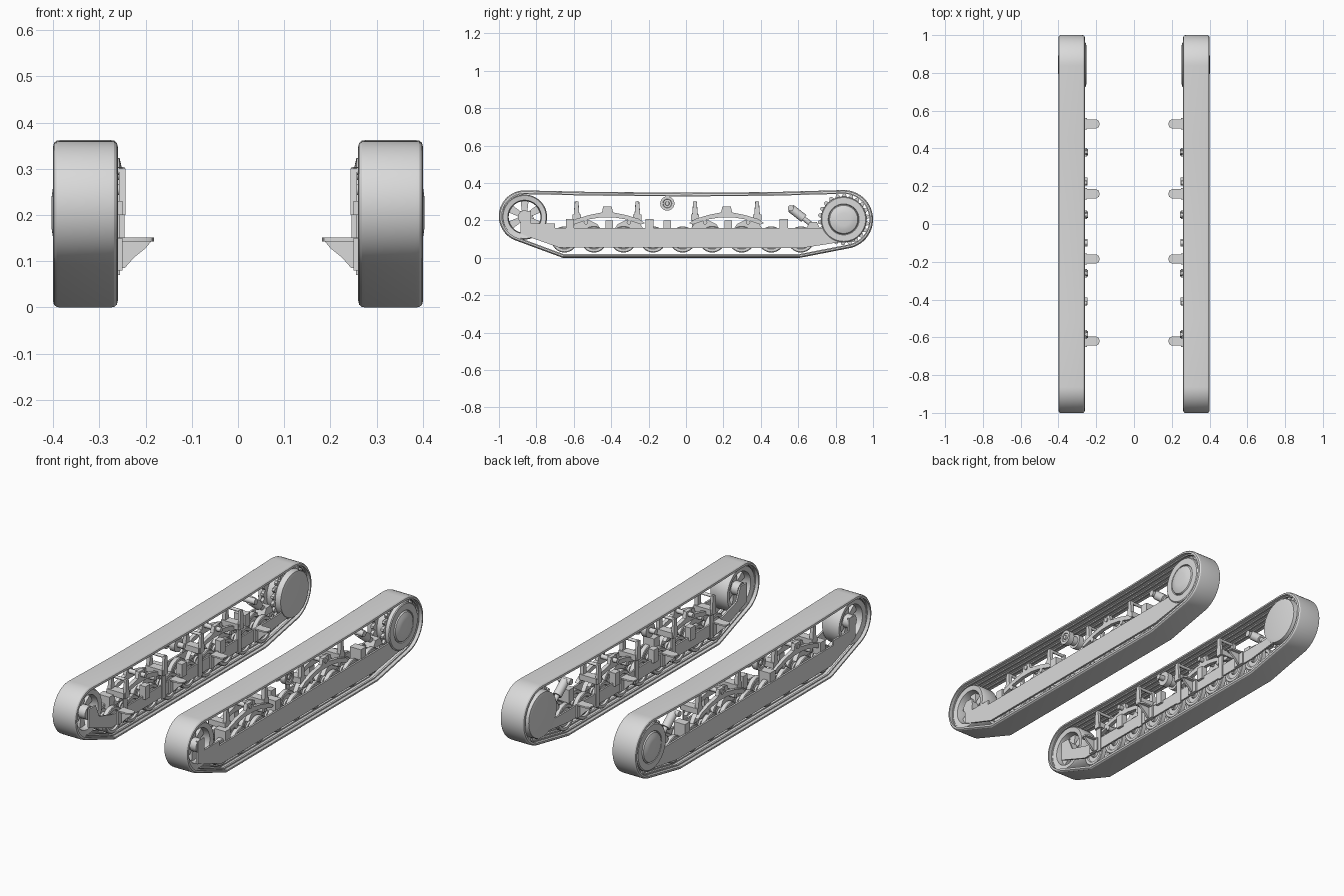
import bpy, bmesh, math
from mathutils import Vector, Matrix

cube = bpy.data.objects.get("Cube")
if cube:
    bpy.data.objects.remove(cube, do_unlink=True)

grey = bpy.data.materials.new("plain grey")
grey.use_nodes = True
grey.diffuse_color = (0.7, 0.7, 0.7, 1)
grey.node_tree.nodes["Principled BSDF"].inputs["Base Color"].default_value = (0.7, 0.7, 0.7, 1)


def make(name, bm):
    """Finish a left-hand part and mirror it to the right-hand track."""
    bmesh.ops.remove_doubles(bm, verts=bm.verts, dist=0.00001)
    bmesh.ops.recalc_face_normals(bm, faces=bm.faces)
    mesh = bpy.data.meshes.new(name)
    bm.to_mesh(mesh)
    bm.free()
    mesh.materials.append(grey)
    mesh.shade_smooth()
    mesh.set_sharp_from_angle(angle=math.radians(32))
    ob = bpy.data.objects.new(name, mesh)
    bpy.context.collection.objects.link(ob)
    ob.modifiers.new("Mirror", 'MIRROR').use_mirror_merge = False


def bridge(bm, rings, closed=False):
    """Skin a row of closed rings of points."""
    rows = [[bm.verts.new(p) for p in ring] for ring in rings]
    pairs = list(zip(rows, rows[1:]))
    if closed:
        pairs.append((rows[-1], rows[0]))
    n = len(rows[0])
    for a, b in pairs:
        for i in range(n):
            j = (i + 1) % n
            bm.faces.new((a[i], a[j], b[j], b[i]))
    return rows


def prism(bm, pts, x0, x1):
    """Side outline in y, z pushed through from x0 to x1."""
    a, b = bridge(bm, [[(x, y, z) for y, z in pts] for x in (x0, x1)])
    bm.faces.new(a)
    bm.faces.new(b)


def box(bm, y, z0, z1, w, x0, x1, top=None):
    t = w if top is None else top
    prism(bm, [(y - w / 2, z0), (y + w / 2, z0), (y + t / 2, z1), (y - t / 2, z1)], x0, x1)


def lathe(bm, y, z, profile, segs=32, closed=False):
    """Turn (x, radius) points about an axle along x."""
    turns = [2 * math.pi * i / segs for i in range(segs)]
    bridge(bm, [[(x, y + r * math.cos(t), z + r * math.sin(t)) for t in turns]
                for x, r in profile], closed)


def cylinder(bm, y, z, r, x0, x1, segs=24):
    lathe(bm, y, z, [(x0, 0), (x0, r), (x1, r), (x1, 0)], segs)


def rod(bm, a, b, r):
    a, b = Vector(a), Vector(b)
    turn = (b - a).to_track_quat('Z', 'Y').to_matrix().to_4x4()
    bmesh.ops.create_cone(bm, cap_ends=True, segments=16, radius1=r, radius2=r,
                          depth=(b - a).length, matrix=Matrix.Translation((a + b) / 2) @ turn)


def arc(y, z, r, a0, a1, n=24):
    angles = [math.radians(a0 + (a1 - a0) * i / n) for i in range(n + 1)]
    return [(y + r * math.cos(a), z + r * math.sin(a)) for a in angles]


IDLER = (-0.863, 0.222)
SPROCKET = (0.843, 0.205)

# Track belt: a rounded cross-section with inner ridges, swept round the loop
path = ([(-0.66, 0), (0.61, 0)] + arc(*SPROCKET, 0.157, -76, 92)
        + [(0.45, 0.351), (0, 0.348), (-0.5, 0.352)] + arc(*IDLER, 0.138, 90, 248))
section = [(0.26, 0.014), (0.262, 0.006), (0.268, 0.001), (0.276, 0),
           (0.384, 0), (0.392, 0.001), (0.398, 0.006), (0.4, 0.014), (0.4, 0.016), (0.392, 0.016)]
for x in (0.375, 0.345, 0.315, 0.285):
    section += [(x + 0.005, 0.014), (x + 0.005, 0.02), (x - 0.005, 0.02), (x - 0.005, 0.014)]
section += [(0.268, 0.016), (0.26, 0.016)]
rings = []
for i, p in enumerate(path):
    here = Vector(p)
    d0 = (here - Vector(path[i - 1])).normalized()
    d1 = (Vector(path[(i + 1) % len(path)]) - here).normalized()
    n0, n1 = Vector((-d0.y, d0.x)), Vector((-d1.y, d1.x))
    inward = (n0 + n1) / (1 + n0.dot(n1))
    rings.append([(x, *(here + inward * h)) for x, h in section])
bm = bmesh.new()
bridge(bm, rings, True)
make("track_belt", bm)

# Front idler: rim, tapered spokes and hub
bm = bmesh.new()
y, z = IDLER
z -= 0.004
lathe(bm, y, z, [(0.285, 0.09), (0.28, 0.115), (0.29, 0.12), (0.37, 0.12), (0.38, 0.115),
                 (0.375, 0.09), (0.345, 0.085), (0.315, 0.085)], 48, True)
cylinder(bm, y, z, 0.035, 0.275, 0.38)
for k in range(6):
    a = math.radians(60 * k + 30)
    out, side = Vector((math.cos(a), math.sin(a))), Vector((-math.sin(a), math.cos(a)))
    c = Vector((y, z))
    prism(bm, [c + out * r + side * s for r, s in
               ((0.025, -0.014), (0.092, -0.022), (0.092, 0.022), (0.025, 0.014))], 0.315, 0.345)
make("idler_wheel", bm)

# Rear sprocket: flat inner disc, domed outer hub and toothed rings
bm = bmesh.new()
y, z = SPROCKET
lathe(bm, y, z, [(0.252, 0), (0.252, 0.1), (0.256, 0.118), (0.285, 0.122), (0.285, 0.105),
                 (0.365, 0.105), (0.365, 0.122), (0.385, 0.122), (0.389, 0.117), (0.389, 0.083),
                 (0.382, 0.08), (0.392, 0.075), (0.4, 0.055), (0.403, 0.035), (0.403, 0)], 48)
for x in (0.287, 0.347):
    teeth = []
    for k in range(22):
        for f, r in ((0, 0.122), (0.25, 0.138), (0.55, 0.138), (0.8, 0.122)):
            a = 2 * math.pi * (k + f) / 22
            teeth.append((y + r * math.cos(a), z + r * math.sin(a)))
    prism(bm, teeth, x, x + 0.016)
make("drive_sprocket", bm)

# Nine pairs of road wheels on axles
bm = bmesh.new()
for k in range(9):
    y = -0.65 + 0.158 * k
    for x in (0.277, 0.335):
        lathe(bm, y, 0.098, [(x, 0), (x, 0.022), (x + 0.009, 0.026), (x + 0.009, 0.048),
                             (x, 0.052), (x, 0.066), (x + 0.003, 0.07), (x + 0.025, 0.07),
                             (x + 0.028, 0.066), (x + 0.028, 0.052), (x + 0.02, 0.048),
                             (x + 0.02, 0.026), (x + 0.028, 0.022), (x + 0.028, 0)])
    cylinder(bm, y, 0.098, 0.016, 0.262, 0.375, 16)
make("road_wheels", bm)

# Side frames: deep outer plate with idler fork, slimmer inner rail
bm = bmesh.new()
prism(bm, [(-0.885, 0.13), (-0.85, 0.115), (-0.68, 0.055), (0.62, 0.052), (0.8, 0.08),
           (0.9, 0.085), (0.9, 0.14), (0.75, 0.158), (-0.7, 0.158), (-0.7, 0.183),
           (-0.83, 0.183), (-0.83, 0.25), (-0.885, 0.25)], 0.372, 0.382)
make("outer_side_plate", bm)
bm = bmesh.new()
prism(bm, [(-0.885, 0.15), (-0.7, 0.08), (0.62, 0.08), (0.8, 0.1), (0.86, 0.15),
           (0.7, 0.145), (-0.68, 0.145), (-0.8, 0.18), (-0.83, 0.25), (-0.885, 0.25)], 0.259, 0.268)
make("inner_side_rail", bm)

# Suspension beams: arched rocker with a central lug, smaller rockers below
bm = bmesh.new()
for c in (-0.42, 0.217):
    top = [(0.2, 0.185), (0.17, 0.207), (0.1, 0.228), (0.03, 0.242), (0.022, 0.275)]
    low = [(0.18, 0.178), (0.1, 0.205), (0.04, 0.215)]
    outline = ([(c + a, b) for a, b in top] + [(c - a, b) for a, b in reversed(top)]
               + [(c - a, b) for a, b in low] + [(c + a, b) for a, b in reversed(low)])
    prism(bm, outline, 0.275, 0.295)
    prism(bm, outline, 0.345, 0.365)
    cylinder(bm, c, 0.255, 0.012, 0.25, 0.37, 16)
    for s in (-1, 1):
        m = c + s * 0.115
        prism(bm, [(m - 0.08, 0.15), (m + 0.08, 0.15), (m + 0.06, 0.18), (m + 0.02, 0.2),
                   (m - 0.02, 0.2), (m - 0.06, 0.18)], 0.308, 0.332)
        cylinder(bm, m, 0.19, 0.012, 0.275, 0.365, 16)
make("suspension_rockers", bm)

# Tapered uprights with their cross pins
bm = bmesh.new()
for y in (-0.585, -0.26, 0.048, 0.38):
    box(bm, y, 0.2, 0.3, 0.035, 0.243, 0.257, 0.02)
    box(bm, y, 0.07, 0.22, 0.03, 0.255, 0.263)
    box(bm, y, 0.2, 0.3, 0.035, 0.33, 0.35, 0.018)
    box(bm, y, 0.2, 0.23, 0.045, 0.25, 0.35)
    cylinder(bm, y, 0.295, 0.008, 0.25, 0.345, 12)
make("suspension_uprights", bm)

# Stop blocks on the frame
bm = bmesh.new()
for y in (-0.62, -0.195, 0.523):
    box(bm, y, 0.14, 0.208, 0.045, 0.31, 0.375)
for y in (-0.41, -0.1, 0.225):
    box(bm, y, 0.13, 0.2, 0.04, 0.246, 0.28)
make("stop_blocks", bm)

# Mounting brackets reaching inward: tapered top plate over a curved gusset
bm = bmesh.new()
for y in (-0.62, -0.185, 0.16, 0.53):
    plate = [(0.26, y - 0.024), (0.2, y - 0.024), (0.186, y - 0.016), (0.182, y),
             (0.186, y + 0.016), (0.2, y + 0.024), (0.26, y + 0.024)]
    gusset = [(0.26, 0.145), (0.186, 0.145), (0.2, 0.128), (0.225, 0.108), (0.245, 0.085), (0.26, 0.085)]
    for a, b in (([(x, v, 0.143) for x, v in plate], [(x, v, 0.151) for x, v in plate]),
                 ([(x, y - 0.006, v) for x, v in gusset], [(x, y + 0.006, v) for x, v in gusset])):
        first, last = bridge(bm, [a, b])
        bm.faces.new(first)
        bm.faces.new(last)
    box(bm, y, 0.08, 0.15, 0.06, 0.25, 0.262)
make("mounting_brackets", bm)

# Return roller under the upper run
bm = bmesh.new()
lathe(bm, -0.1, 0.29, [(0.28, 0), (0.28, 0.038), (0.31, 0.038), (0.31, 0.025), (0.345, 0.025),
                       (0.345, 0.038), (0.375, 0.038), (0.375, 0.024), (0.37, 0.022),
                       (0.37, 0.012), (0.378, 0.01), (0.378, 0)])
cylinder(bm, -0.1, 0.29, 0.014, 0.246, 0.29, 16)
make("return_roller", bm)

# Sloping shock absorber ahead of the sprocket
bm = bmesh.new()
rod(bm, (0.32, 0.56, 0.265), (0.32, 0.63, 0.21), 0.023)
rod(bm, (0.32, 0.61, 0.225), (0.32, 0.7, 0.155), 0.013)
cylinder(bm, 0.56, 0.265, 0.016, 0.285, 0.355, 16)
prism(bm, [(0.64, 0.15), (0.72, 0.15), (0.7, 0.19), (0.66, 0.19)], 0.295, 0.35)
make("shock_absorber", bm)
